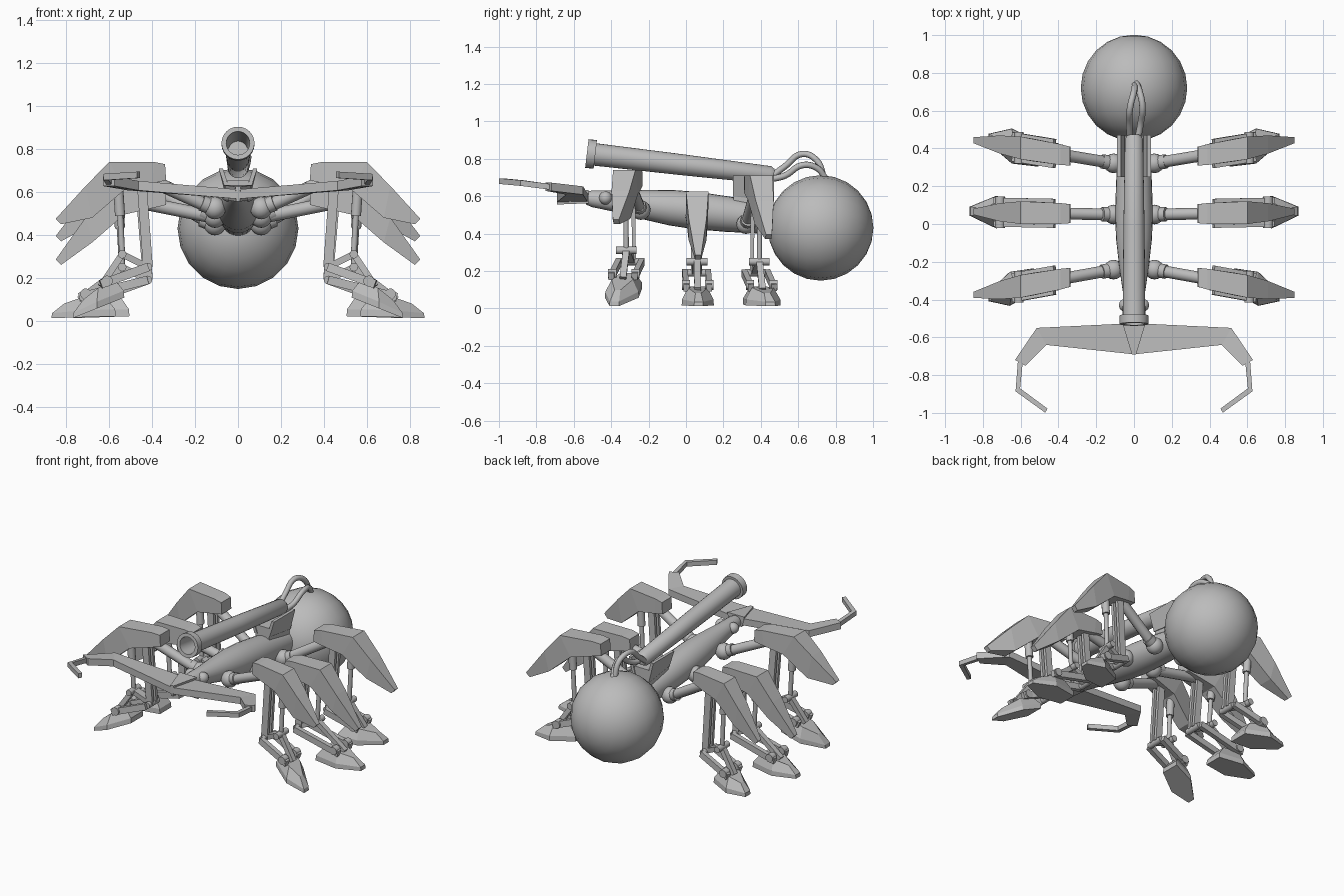
import bpy, bmesh, math
from mathutils import Vector, Matrix

cube = bpy.data.objects.get("Cube")
if cube:
    bpy.data.objects.remove(cube)

grey = bpy.data.materials.new("plain grey")
grey.use_nodes = True
GREY = (0.5, 0.5, 0.5, 1)
grey.diffuse_color = GREY
grey.node_tree.nodes["Principled BSDF"].inputs["Base Color"].default_value = GREY


def finish(name, bm, smooth=False):
    bmesh.ops.recalc_face_normals(bm, faces=bm.faces)
    me = bpy.data.meshes.new(name)
    for f in bm.faces:
        f.smooth = smooth
    bm.to_mesh(me)
    bm.free()
    me.materials.append(grey)
    if smooth:
        me.set_sharp_from_angle(angle=math.radians(40))
    ob = bpy.data.objects.new(name, me)
    bpy.context.collection.objects.link(ob)
    return ob


def loft(name, rings, smooth=False):
    """Skin a list of equal-length rings and cap both ends."""
    bm = bmesh.new()
    vs = [[bm.verts.new(p) for p in ring] for ring in rings]
    n = len(vs[0])
    for a, b in zip(vs, vs[1:]):
        for i in range(n):
            j = (i + 1) % n
            bm.faces.new((a[i], a[j], b[j], b[i]))
    bm.faces.new(vs[0])
    bm.faces.new(vs[-1])
    return finish(name, bm, smooth)


def lathe(name, a, b, profile, sides=24):
    """Turn a (fraction, radius) profile about the line from a to b."""
    a, b = Vector(a), Vector(b)
    q = (b - a).to_track_quat('Z', 'Y')
    rings = []
    for t, r in profile:
        rings.append([a.lerp(b, t) + q @ Vector((r * math.cos(k * math.tau / sides),
                      r * math.sin(k * math.tau / sides), 0)) for k in range(sides)])
    return loft(name, rings, True)


def rod(name, a, b, r, sides=12):
    return lathe(name, a, b, [(0, r), (1, r)], sides)


def beam(name, a, b, w, h):
    """Rectangular bar, w wide across y and h deep."""
    a, b = Vector(a), Vector(b)
    d = (b - a).normalized()
    side = (Vector((0, 1, 0)) - d * d.y).normalized() * w / 2
    up = d.cross(side).normalized() * h / 2
    return loft(name, [[p + side + up, p + side - up, p - side - up, p - side + up] for p in (a, b)])


def ball(name, c, r, seg=24, tilt=0):
    bm = bmesh.new()
    m = Matrix.Translation(c) @ Matrix.Rotation(tilt, 4, 'X')
    bmesh.ops.create_uvsphere(bm, u_segments=seg, v_segments=seg // 2 + 2, radius=r, matrix=m)
    return finish(name, bm, True)


def hose(name, pts, r):
    cu = bpy.data.curves.new(name, 'CURVE')
    cu.dimensions = '3D'
    cu.bevel_depth = r
    cu.bevel_resolution = 2
    cu.resolution_u = 6
    cu.use_fill_caps = True
    s = cu.splines.new('BEZIER')
    s.bezier_points.add(len(pts) - 1)
    for bp, p in zip(s.bezier_points, pts):
        bp.co = p
        bp.handle_left_type = bp.handle_right_type = 'AUTO'
    cu.materials.append(grey)
    bpy.context.collection.objects.link(bpy.data.objects.new(name, cu))


# Abdomen, body and eyes
ball("abdomen_sphere", (0, .72, .43), .282, 20, math.pi / 2)
lathe("body", (0, -.53, .59), (0, .47, .475),
      [(0, .035), (.03, .045), (.15, .056), (.3, .078), (.45, .095),
       (.58, .1), (.75, .095), (.9, .085), (1, .08)])
for s in (-1, 1):
    ball("eye", (s * .045, -.43, .59), .035, 16)

# Cannon with hollow muzzle, cradle and hoses
lathe("cannon", (0, -.53, .828), (0, .47, .71),
      [(.3, .045), (0, .055), (0, .077), (.045, .077), (.045, .06), (.5, .056), (.98, .048), (1, .035)])
beam("cannon_cradle", (0, .36, .53), (0, .36, .655), .21, .1)
for s in (-1, 1):
    loft("cradle_cheek", [[(s * x0, y, z0), (s * x1, y, z0), (s * (x1 + .035), y, z1), (s * (x0 + .035), y, z1)]
                          for y, x0, x1, z0, z1 in ((.25, .035, .055, .6, .71), (.47, .035, .055, .57, .71))])
hose("upper_hose", [(-.02, .45, .7), (-.025, .53, .76), (-.02, .62, .825), (0, .7, .79), (.005, .74, .69)], .017)
hose("lower_hose", [(.02, .45, .69), (.035, .53, .71), (.045, .62, .765), (.03, .7, .75), (.01, .75, .69)], .017)

# Mandibles
loft("mandible_hub", [[(-w, y, z - .035), (w, y, z - .035), (w * 1.4, y, z + .035), (-w * 1.4, y, z + .035)]
                      for y, z, w in ((-.69, .59, .008), (-.52, .597, .045))])
STATIONS = [(0, 0, -.69, -.525, .59), (.465, .515, -.64, -.55, .63), (.575, .63, -.75, -.72, .65)]
for s in (-1, 1):
    loft("mandible_plate", [[(s * xf, yf, z - .022), (s * xb, yb, z - .022),
                             (s * xb, yb, z + .022), (s * xf, yf, z + .022)]
                            for xf, xb, yf, yb, z in STATIONS])
    loft("mandible_claw", [[(s * (x - w), y + v, z - .015), (s * (x + w), y - v, z - .015),
                            (s * (x + w), y - v, z + .015), (s * (x - w), y + v, z + .015)]
                           for x, y, z, w, v in ((.602, -.73, .65, .013, 0), (.615, -.878, .67, .012, .008),
                                                 (.464, -.988, .68, .006, .011))])

# Six legs: name, hip y, outward slope, hip z, knee top z, shell tip z,
# toe x, foot length, foot half width, heel lift slope, link lift
LEGS = [("front", -.24, -.18, .525, .74, .475, .77, .8, .09, .32, .06),
        ("middle", .05, .02, .485, .625, .285, .87, 1, .086, .03, 0),
        ("rear", .32, .165, .45, .71, .395, .77, .88, .093, .03, 0)]


def build_leg(label, s, hip_y, slope, hip_z, top, tip, toe, length, half, tilt, lift):
    def P(u, v, z):
        return Vector((s * u, hip_y + slope * (u - .1) + v, z))

    # Hip joint and arm
    ball(label + "hip_ball", P(.108, 0, hip_z), .052, 16)
    rod(label + "hip_collar", P(.12, 0, hip_z + .005), P(.17, 0, hip_z + .025), .038)
    rod(label + "arm", P(.12, 0, hip_z), P(.42, 0, top - .08), .031)

    # Armour shell, lofted from the inner end to the pointed outer tip
    shell = [(.335, .34, top - .085, top - .01, .05), (.4, .39, top - .1, top, .055),
             (.53, .6, top - .13, top, .06), (.68, .71, top - .26, (top * .58 + tip * .42), .048),
             (.825, .85, tip - .025, tip, .016)]
    loft(label + "shell", [[P(ul, -w, zl), P(ul, w, zl), P(ut, w, zt), P(ut, -w, zt)]
                           for ul, ut, zl, zt, w in shell])

    # Shin, piston and hinges
    heel, ankle = (.42, .19 + lift), (.54, .25 + lift)
    for v in (-.02, .02):
        beam(label + "shin", P(.45, v, top - .08), P(heel[0], v, heel[1]), .02, .045)
    rod(label + "piston_sleeve", P(.56, 0, top - .1), P(.55, 0, top * .5 + .12), .024)
    rod(label + "piston_rod", P(.555, 0, top - .14), P(ankle[0], 0, ankle[1]), .014)
    beam(label + "shin_link", P(heel[0], 0, heel[1]), P(ankle[0], 0, ankle[1]), .05, .03)
    for u, z in (heel, ankle):
        rod(label + "hinge", P(u, -.055, z), P(u, .055, z), .02)

    # Paired ankle links
    fx = toe - .16
    for v in (-.062, .062):
        beam(label + "ankle_link", P(heel[0], v, heel[1]), P(fx + .03, v, .11 + lift), .03, .04)
        rod(label + "ankle_pin", P(fx, v - .022, .125 + lift), P(fx, v + .022, .125 + lift), .026)
    beam(label + "foot_link", P(ankle[0], 0, ankle[1]), P(fx + .03, 0, .1 + lift), .035, .03)

    # Foot: wide base with narrower raised top, pointed at the toe and turned outward
    outline = [(-.3, -.7), (-.3, .7), (-.14, 1), (0, .28), (0, -.28), (-.14, -1)]
    rings = []
    for k, z0, z1 in ((1, .012, .012), (.98, .045, .035), (.62, .11, .06)):
        ring = []
        for u, v in outline:
            du = (u + .16) * k - .16
            z = z1 + (z0 - z1) * min(1, -du / .16) - tilt * du
            turn = slope * .8 * (du + .16)
            ring.append(P(toe + du * length, v * half * k + turn, z))
        rings.append(ring)
    loft(label + "foot", rings)


for s, side in ((1, "left_"), (-1, "right_")):
    for name, *spec in LEGS:
        build_leg(name + "_" + side, s, *spec)
